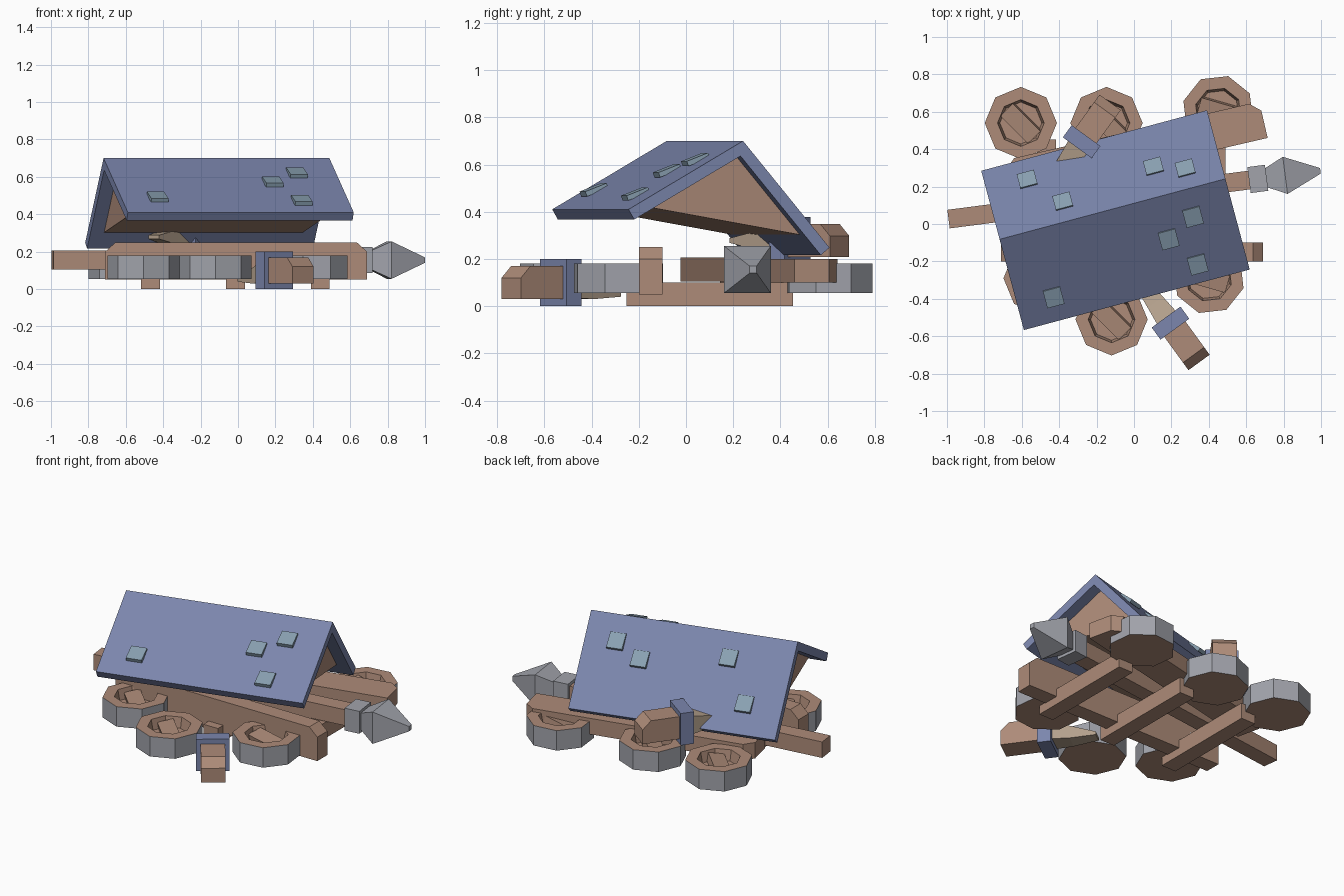
import bpy, bmesh
from math import radians, sin, cos, pi
from mathutils import Matrix, Vector

if "Cube" in bpy.data.objects:
    bpy.data.objects.remove(bpy.data.objects["Cube"])


def material(name, rgb):
    m = bpy.data.materials.new(name)
    m.diffuse_color = (*rgb, 1)
    m.use_nodes = True
    m.node_tree.nodes["Principled BSDF"].inputs["Base Color"].default_value = m.diffuse_color
    return m


WOOD = material("wood", (0.42, 0.26, 0.19))
SPLIT = material("split_wood", (0.45, 0.35, 0.26))
BLUE = material("blue_roof", (0.2, 0.24, 0.42))
PATCH = material("shingle", (0.25, 0.35, 0.44))
IRON = material("iron", (0.36, 0.37, 0.41))


def place(x, y, z, rz=0, rx=0):
    return (Matrix.Translation((x, y, z)) @ Matrix.Rotation(radians(rz), 4, 'Z')
            @ Matrix.Rotation(radians(rx), 4, 'X'))


def finish(name, bm, mats, matrix):
    bmesh.ops.recalc_face_normals(bm, faces=bm.faces)
    me = bpy.data.meshes.new(name)
    bm.to_mesh(me)
    bm.free()
    for m in mats:
        me.materials.append(m)
    ob = bpy.data.objects.new(name, me)
    ob.matrix_world = matrix
    bpy.context.collection.objects.link(ob)
    return ob


def loft(name, rings, mat, matrix):
    """Skin equal-sized rings of points and cap both ends."""
    bm = bmesh.new()
    vs = [[bm.verts.new(p) for p in r] for r in rings]
    n = len(vs[0])
    for a, b in zip(vs, vs[1:]):
        for i in range(n):
            j = (i + 1) % n
            bm.faces.new((a[i], a[j], b[j], b[i]))
    bm.faces.new(vs[0])
    bm.faces.new(vs[-1])
    return finish(name, bm, [mat], matrix)


def box(name, size, mat, matrix):
    bm = bmesh.new()
    bmesh.ops.create_cube(bm, size=1)
    bmesh.ops.scale(bm, vec=size, verts=bm.verts)
    return finish(name, bm, [mat], matrix)


def square(t, hy, hz=None, z=0):
    hz = hy if hz is None else hz
    return [(t, -hy, z - hz), (t, hy, z - hz), (t, hy, z + hz), (t, -hy, z + hz)]


def along_x(profile, length):
    return [[(s * length / 2, v, z) for v, z in profile] for s in (-1, 1)]


# Collapsed roof: two 40 degree slopes leaning 10 degrees, turned 15 degrees
RX, RY, RZ, TURN = -0.115, 0.08, 0.70, 15
front_dir = Vector((-cos(radians(30)), -sin(radians(30))))
back_dir = Vector((cos(radians(50)), -sin(radians(50))))
front_in = Vector((0.025, -0.043))
back_in = Vector((-0.038, -0.032))
ridge_in = Vector((-0.011, -0.064))
eave_f, eave_b = front_dir * 0.58, back_dir * 0.59
roof_m = place(RX, RY, RZ, TURN)
loft("roof", along_x([(0, 0), eave_f, eave_f + front_in, ridge_in,
                      eave_b + back_in, eave_b], 1.25), BLUE, roof_m)
loft("gable_body", along_x([ridge_in, ridge_in + front_dir * 0.435,
                            ridge_in + back_dir * 0.435], 1.10), WOOD, roof_m)

# Loose shingles, lower edge lifted off the slope
shingles = [(0.315, 0.04), (0.185, -0.08), (0.34, -0.215), (-0.43, -0.39),
            (0.105, 0.305), (0.275, 0.295), (-0.57, 0.235), (-0.38, 0.118)]
ca, sa = cos(radians(TURN)), sin(radians(TURN))
for i, (x, y) in enumerate(shingles):
    v = -(x - RX) * sa + (y - RY) * ca
    slope = 30 if v < 0 else -50
    z = RZ - abs(v) * sin(radians(abs(slope))) / cos(radians(slope))
    tilt = slope - 9 if v < 0 else slope + 9
    box(f"shingle_{i}", (0.095, 0.10, 0.022), PATCH,
        place(x, y, z + 0.008, TURN, tilt))

# Side rails with clipped corners: one upright, one fallen flat
rail = [(-0.70, -0.1), (0.70, -0.1), (0.70, 0.05), (0.645, 0.1),
        (-0.645, 0.1), (-0.70, 0.05)]
rail_rings = [[(a, b, z) for a, b in rail] for z in (-0.05, 0.05)]
loft("front_rail", rail_rings, WOOD, place(-0.01, -0.15, 0.15, 0, 90))
loft("back_rail", rail_rings, WOOD, place(0.01, 0.40, 0.15, 13))

# Cross beams on the ground
for i, x in enumerate((-0.468, -0.013, 0.44)):
    box(f"cross_beam_{i}", (0.1, 0.705, 0.1), WOOD, place(x, 0.10, 0.05))

# Ram: shaft, collar and pointed head
ram_m = place(0, 0.155, 0.155, 7.4)
loft("ram_shaft", [square(-1.0, 0.05), square(0.64, 0.05)], WOOD, ram_m)
loft("ram_collar", [square(0.62, 0.07), square(0.715, 0.07)], IRON, ram_m)
loft("ram_head", [square(0.71, 0.05), square(0.815, 0.1),
                  square(1.005, 0.015)], IRON, ram_m)


# Wheels lying flat: eight sided, iron rim, recessed centre with a bar
def wheel(name, x, y, turn, bar):
    bm = bmesh.new()
    rings = []
    for r, z in ((0.193, 0), (0.193, 0.125), (0.125, 0.125), (0.112, 0.06)):
        rings.append([bm.verts.new((r * cos(k * pi / 4), r * sin(k * pi / 4), z))
                      for k in range(8)])
    bm.faces.new(rings[0])
    bm.faces.new(rings[-1])
    for n, (a, b) in enumerate(zip(rings, rings[1:])):
        for i in range(8):
            j = (i + 1) % 8
            f = bm.faces.new((a[i], a[j], b[j], b[i]))
            f.material_index = 1 if n == 0 else 0
    finish(name, bm, [WOOD, IRON], place(x, y, 0.055, turn))
    box(name + "_bar", (0.21, 0.095, 0.05), WOOD, place(x, y, 0.135, bar, 10))


wheels = [(-0.505, -0.29, 0), (-0.12, -0.51, 0), (0.40, -0.29, 29),
          (-0.605, 0.54, 0), (-0.147, 0.54, 0), (0.45, 0.605, 29)]
for i, (x, y, turn) in enumerate(wheels):
    wheel(f"wheel_{i}", x, y, turn, turn - 45)


# Snapped posts: clipped end, blue band, splintered stump
def post(name, x, y, z, turn, tip_z):
    m = place(x, y, z, turn)
    h = 0.07
    side = [(0, -h), (0.26, -h), (0.26, 0.02), (0.21, h), (0, h)]
    loft(name, [[(t, w, q) for t, q in side] for w in (-h, h)], WOOD, m)
    loft(name + "_splinter", [square(-0.29, 0.035, 0.01, tip_z),
                              square(-0.14, 0.05, 0.04, tip_z * 0.6),
                              square(0, 0.065)], SPLIT, m)
    box(name + "_band", (0.08, 0.19, 0.2), BLUE, m)


post("front_post", 0.195, -0.53, 0.10, -54, -0.05)
post("back_post", -0.28, 0.44, 0.278, 54, 0.0)
